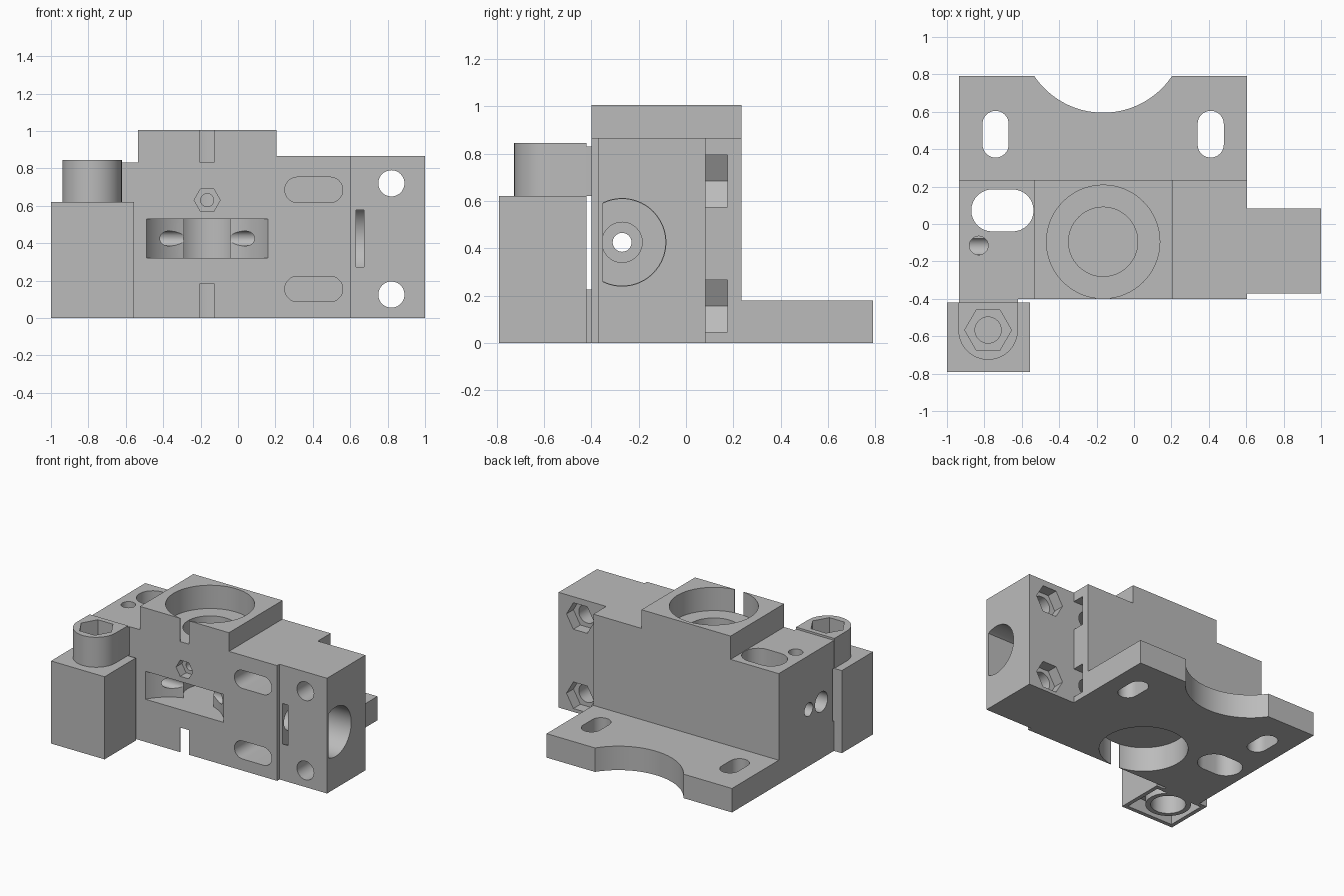
import bpy, bmesh, math

cube = bpy.data.objects.get("Cube")
if cube:
    bpy.data.objects.remove(cube, do_unlink=True)

metal = bpy.data.materials.new("plain_grey")
metal.use_nodes = True
GREY = (0.5, 0.5, 0.5, 1)
metal.diffuse_color = GREY
metal.node_tree.nodes["Principled BSDF"].inputs["Base Color"].default_value = GREY


# Flat outlines
def circle(u, v, r, n=64):
    return [(u + r * math.cos(2 * math.pi * i / n), v + r * math.sin(2 * math.pi * i / n))
            for i in range(n)]


def rect(u0, u1, v0, v1):
    return [(u0, v0), (u1, v0), (u1, v1), (u0, v1)]


def slot(u0, u1, v0, v1, n=16):
    """Rectangle with fully rounded ends on its longer direction."""
    du, dv = u1 - u0, v1 - v0
    r = min(du, dv) / 2
    flat = du > dv
    ends = [(u1 - r, v0 + r), (u0 + r, v0 + r)] if flat else [(u0 + r, v1 - r), (u0 + r, v0 + r)]
    start = -math.pi / 2 if flat else 0
    pts = []
    for k, (cu, cv) in enumerate(ends):
        for i in range(n + 1):
            a = start + math.pi * (k + i / n)
            pts.append((cu + r * math.cos(a), cv + r * math.sin(a)))
    return pts


def prism(name, outline, axis, a, b):
    """Extrude an outline along an axis from a to b."""
    place = {"x": lambda u, v, w: (w, u, v),
             "y": lambda u, v, w: (u, w, v),
             "z": lambda u, v, w: (u, v, w)}[axis]
    bm = bmesh.new()
    low = [bm.verts.new(place(u, v, a)) for u, v in outline]
    high = [bm.verts.new(place(u, v, b)) for u, v in outline]
    bm.faces.new(low)
    bm.faces.new(high)
    for i in range(len(low)):
        j = (i + 1) % len(low)
        bm.faces.new((low[i], low[j], high[j], high[i]))
    bmesh.ops.recalc_face_normals(bm, faces=bm.faces)
    mesh = bpy.data.meshes.new(name)
    bm.to_mesh(mesh)
    bm.free()
    mesh.materials.append(metal)
    ob = bpy.data.objects.new(name, mesh)
    bpy.context.collection.objects.link(ob)
    return ob


def combine(ob, outline, axis, a, b, operation="DIFFERENCE"):
    """Boolean a prism into an object, then discard the prism."""
    tool = prism("tool", outline, axis, a, b)
    tool.hide_render = True
    bpy.context.view_layer.objects.active = ob
    mod = ob.modifiers.new("combine", "BOOLEAN")
    mod.operation = operation
    mod.solver = "EXACT"
    mod.object = tool
    bpy.ops.object.modifier_apply(modifier=mod.name)
    bpy.data.objects.remove(tool, do_unlink=True)


def add(ob, *args):
    combine(ob, *args, "UNION")


# Housing: stepped body, rear flange and side block
steps = [(-.935, 0), (.605, 0), (.605, .865), (.205, .865), (.205, 1.005),
         (-.535, 1.005), (-.535, .83), (-.935, .83)]
housing = prism("housing", steps, "y", -.4, .235)
add(housing, rect(-.935, .605, .1, .79), "z", 0, .18)
add(housing, rect(.5, 1, -.372, .083), "z", 0, .865)

# Flange scallop and mounting slots
combine(housing, circle(-.165, 1.039, .444, 96), "z", -.1, .3)
for x in (-.74, .41):
    combine(housing, slot(x - .07, x + .07, .355, .605), "z", -.1, .3)

# Main bore with wide counterbores above and below
BX, BY = -.165, -.095
combine(housing, circle(BX, BY, .303), "z", .83, 1.1)
combine(housing, circle(BX, BY, .185), "z", .32, .9)
combine(housing, circle(BX, BY, .303), "z", -.1, .185)
for low, high in ((-.1, .185), (.83, 1.1)):
    combine(housing, rect(BX - .037, BX + .037, -.5, -.3), "z", low, high)

# Curved front window and hexagonal screw seat
combine(housing, circle(BX, -.587, .375, 96), "z", .32, .53)
combine(housing, circle(BX, .63, .07, 6), "y", -.5, -.33)
combine(housing, circle(BX, .63, .035, 32), "y", -.4, -.2)

# Front bolt slots with nut traps opening sideways
for z in (.155, .685):
    combine(housing, slot(.25, .56, z - .068, z + .068), "y", -.5, .16)
    trap = [(.19, z), (.254, z - .11), (.65, z - .11), (.65, z + .11), (.254, z + .11)]
    combine(housing, trap, "y", .083, .175)

# Side block bolt holes with hexagonal nut seats behind
for z in (.125, .72):
    combine(housing, circle(.82, z, .07, 40), "y", -.5, .2)
    combine(housing, circle(.82, z, .115, 6), "y", 0, .2)

# Lengthwise bore: flatted pocket, ring groove and stepped shaft hole
SY, SZ = -.27, .425
pocket = [p for p in circle(SY, SZ, .185, 96) if p[0] > -.357]
combine(housing, pocket, "x", .65, 1.1)
combine(housing, circle(SY, SZ, .183), "x", .63, .675)
combine(housing, circle(SY, SZ, .085, 40), "x", .3, .66)
combine(housing, circle(SY, SZ, .04, 32), "x", -1.1, .4)
combine(housing, circle(SY, SZ, .075, 40), "x", -1.1, -.62)

# Cable passage and crossing small holes at the low shoulder
combine(housing, slot(-.87, -.537, -.04, .185), "z", -.1, 1)
combine(housing, circle(-.83, -.115, .05, 32), "z", .4, 1)
combine(housing, circle(-.12, SZ, .05, 32), "x", -1.1, -.78)

# Clamp block with rounded screw boss, hollow below around a tube
CX, CY = -.78, -.567
clamp = prism("clamp_block", rect(-1, -.555, -.79, -.42), "z", 0, .62)
combine(clamp, rect(-.97, -.585, -.76, -.45), "z", -.1, .1)
add(clamp, circle(CX, CY, .155), "z", 0, .2)
boss = [(-.62, -.42), (-.938, -.42)]
boss += [(CX + .159 * math.cos(a), CY + .159 * math.sin(a))
         for a in [math.pi * (1 + i / 32) for i in range(33)]]
add(clamp, boss, "z", .5, .845)
combine(clamp, circle(CX, CY, .125, 6), "z", .72, 1)
combine(clamp, circle(CX, CY, .07, 40), "z", .66, .8)
combine(clamp, circle(CX, CY, .12, 40), "z", -.1, .5)

# Thin webs joining the clamp to the housing
lower_web = prism("lower_web", rect(-.935, -.62, -.425, -.395), "z", 0, .225)
upper_web = prism("upper_web", rect(-.935, -.62, -.425, -.395), "z", .62, .83)

# Smooth the round surfaces and keep the corners crisp
for ob in (housing, clamp, lower_web, upper_web):
    bpy.ops.object.select_all(action="DESELECT")
    ob.select_set(True)
    bpy.context.view_layer.objects.active = ob
    bpy.ops.object.shade_smooth_by_angle(angle=math.radians(25))
